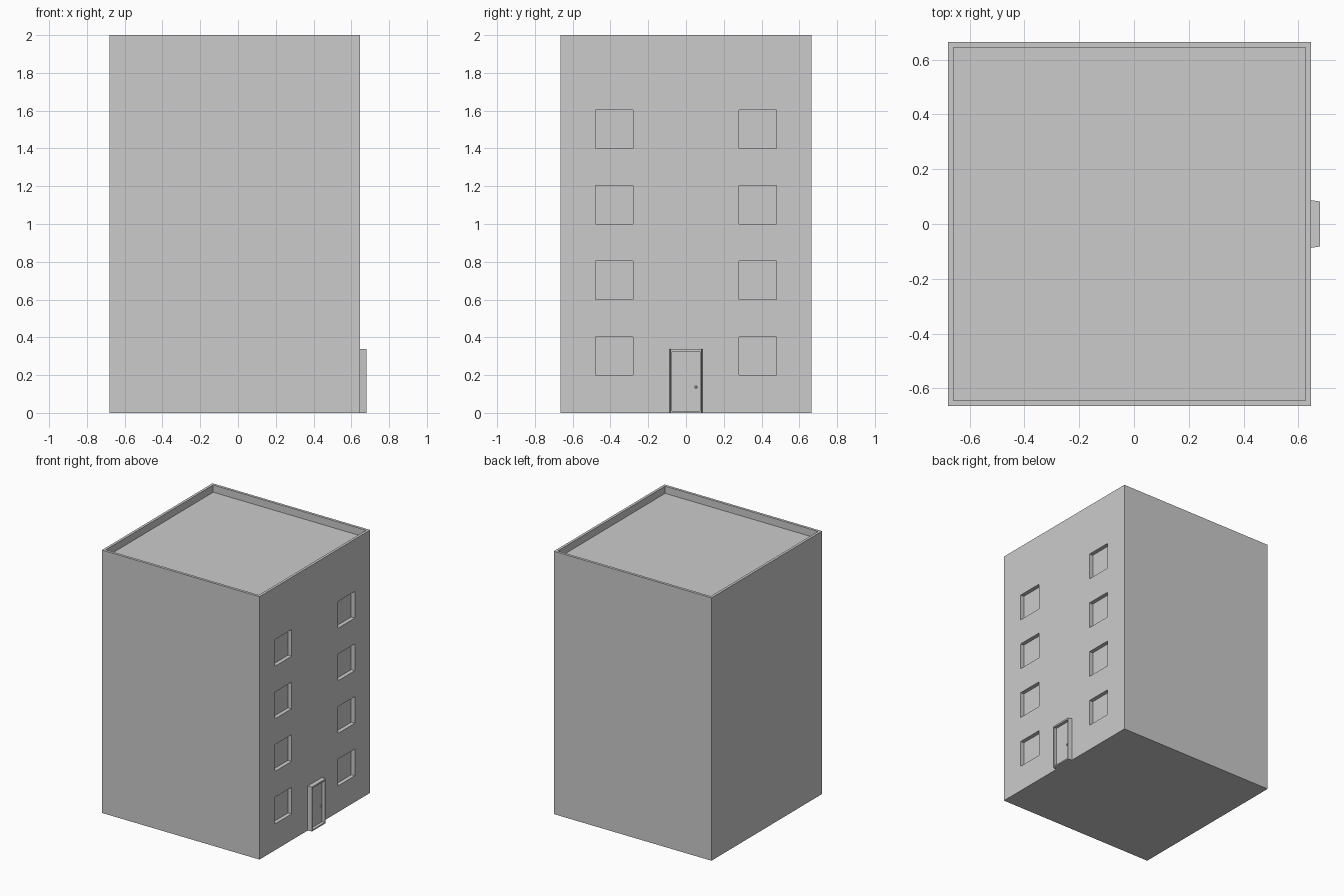
import bpy, bmesh
from mathutils import Matrix, Vector

if "Cube" in bpy.data.objects:
    bpy.data.objects.remove(bpy.data.objects["Cube"])

WALL_X = 0.647          # plane of the facade with windows and door


def add_box(bm, lo, hi):
    lo, hi = Vector(lo), Vector(hi)
    m = Matrix.Translation((lo + hi) / 2) @ Matrix.Diagonal((*(hi - lo), 1))
    bmesh.ops.create_cube(bm, size=1, matrix=m)


def finish(name, bm):
    bmesh.ops.recalc_face_normals(bm, faces=bm.faces)
    mesh = bpy.data.meshes.new(name)
    bm.to_mesh(mesh)
    bm.free()
    obj = bpy.data.objects.new(name, mesh)
    bpy.context.collection.objects.link(obj)
    return obj


def box(name, lo, hi):
    bm = bmesh.new()
    add_box(bm, lo, hi)
    return finish(name, bm)


# Building block
body = box("building", (-0.68, -0.665, 0), (WALL_X, 0.665, 2))

# Cutter: sunken roof deck and two columns of window recesses
bm = bmesh.new()
add_box(bm, (-0.66, -0.645, 1.945), (WALL_X - 0.02, 0.645, 2.1))
for y in (-0.48, 0.28):
    for floor in range(4):
        z = 0.2 + 0.4 * floor
        add_box(bm, (WALL_X - 0.03, y, z), (WALL_X + 0.1, y + 0.2, z + 0.203))
cutter = finish("recess_cutter", bm)
mod = body.modifiers.new("recesses", 'BOOLEAN')
mod.object, mod.operation, mod.solver = cutter, 'DIFFERENCE', 'EXACT'
bpy.context.view_layer.objects.active = body
body.select_set(True)
bpy.ops.object.modifier_apply(modifier=mod.name)
bpy.data.objects.remove(cutter)

# Door frame: arch-shaped profile whose outer sides taper towards the front
bm = bmesh.new()
loops = []
for x, w in ((WALL_X - 0.005, 0.088), (0.68, 0.082)):
    pts = [(-w, 0), (-w, 0.338), (w, 0.338), (w, 0),
           (0.074, 0), (0.074, 0.326), (-0.074, 0.326), (-0.074, 0)]
    loops.append([bm.verts.new((x, y, z)) for y, z in pts])
back, front = loops
for i in range(8):
    j = (i + 1) % 8
    bm.faces.new((back[i], back[j], front[j], front[i]))
for a, b, c, d in ((0, 1, 6, 7), (1, 2, 5, 6), (2, 3, 4, 5)):
    for loop in loops:
        bm.faces.new((loop[a], loop[b], loop[c], loop[d]))
finish("door_frame", bm)

# Door leaf and threshold
box("door", (0.62, -0.074, 0.01), (0.657, 0.074, 0.326))
box("threshold", (0.61, -0.08, 0), (0.68, 0.08, 0.01))

# Door knob
bm = bmesh.new()
bmesh.ops.create_uvsphere(bm, u_segments=12, v_segments=8, radius=0.007,
                          matrix=Matrix.Translation((0.663, 0.053, 0.137)))
for f in bm.faces:
    f.smooth = True
finish("door_knob", bm)
